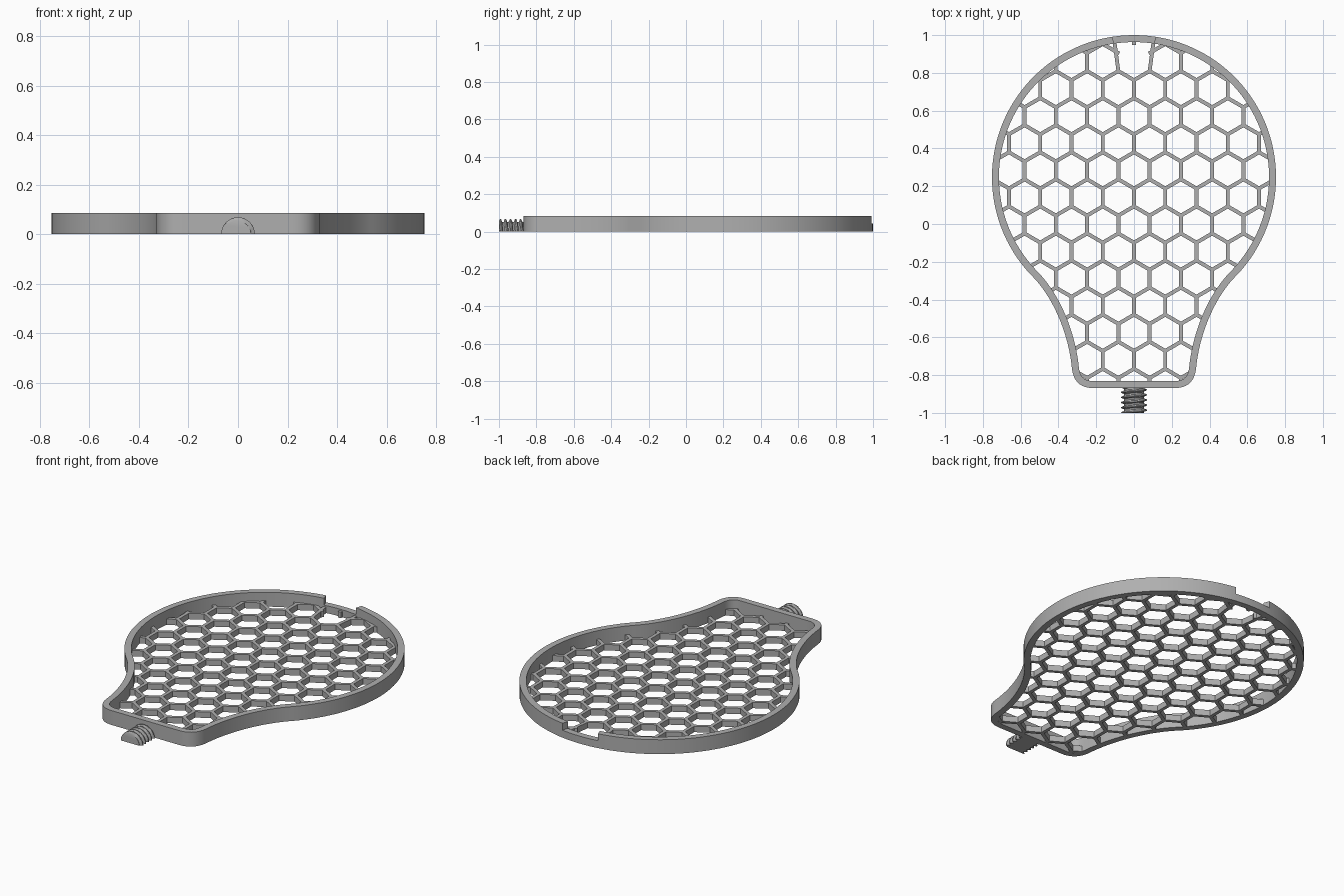
import bpy, bmesh, math
from mathutils import Vector
from mathutils.geometry import interpolate_bezier

if "Cube" in bpy.data.objects:
    bpy.data.objects.remove(bpy.data.objects["Cube"])

grey = bpy.data.materials.new("plain_grey")
grey.use_nodes = True
grey.diffuse_color = (0.43, 0.43, 0.43, 1)
grey.node_tree.nodes["Principled BSDF"].inputs["Base Color"].default_value = (0.43, 0.43, 0.43, 1)

RADIUS, CENTRE_Y, WALL = 0.752, 0.248, 0.037
HEIGHT, NOTCH_Z, GRID_Z = 0.085, 0.044, 0.035


def make_object(name, bm, smooth=False):
    bmesh.ops.recalc_face_normals(bm, faces=bm.faces)
    mesh = bpy.data.meshes.new(name)
    bm.to_mesh(mesh)
    bm.free()
    mesh.materials.append(grey)
    obj = bpy.data.objects.new(name, mesh)
    bpy.context.collection.objects.link(obj)
    if smooth:
        bpy.ops.object.select_all(action='DESELECT')
        obj.select_set(True)
        bpy.context.view_layer.objects.active = obj
        bpy.ops.object.shade_smooth_by_angle(angle=math.radians(30))
    return obj


def prism(bm, points, z0, z1):
    low = [bm.verts.new((p[0], p[1], z0)) for p in points]
    high = [bm.verts.new((p[0], p[1], z1)) for p in points]
    bm.faces.new(low)
    bm.faces.new(high)
    for i in range(len(points)):
        j = (i + 1) % len(points)
        bm.faces.new((low[i], low[j], high[j], high[i]))


def curve(points, count):
    return [p.to_2d() for p in interpolate_bezier(*[Vector((x, y, 0)) for x, y in points], count)]


# Outline: round head, flared neck, rounded foot, mirrored in x
start = math.radians(-43.2)
half = [Vector((RADIUS * math.cos(a), CENTRE_Y + RADIUS * math.sin(a)))
        for a in [math.pi / 2 + (start - math.pi / 2) * i / 48 for i in range(48)]]
half += curve([(0.548, -0.267), (0.43, -0.38), (0.345, -0.58), (0.328, -0.77)], 18)
half += curve([(0.328, -0.77), (0.32, -0.835), (0.28, -0.868), (0.22, -0.868)], 10)[1:]
outer = half + [Vector((-p.x, p.y)) for p in reversed(half[1:])]
inner = []
for i, p in enumerate(outer):
    t = (outer[(i + 1) % len(outer)] - outer[i - 1]).normalized()
    inner.append(p + Vector((t.y, -t.x)) * WALL)

# Rim
bm = bmesh.new()
rings = [[bm.verts.new((p.x, p.y, z)) for p in loop]
         for loop, z in ((outer, 0), (outer, HEIGHT), (inner, HEIGHT), (inner, 0))]
for k in range(4):
    a, b = rings[k], rings[(k + 1) % 4]
    for i in range(len(a)):
        j = (i + 1) % len(a)
        bm.faces.new((a[i], a[j], b[j], b[i]))
rim = make_object("rim", bm)

# Notch in the upper half of the rim at the back
bm = bmesh.new()
prism(bm, [(-0.126, 1.02), (0.126, 1.02), (0.1, 0.94), (-0.1, 0.94)], NOTCH_Z, 0.2)
cutter = make_object("notch_cutter", bm)
cutter.hide_render = True
cutter.hide_viewport = True
cut = rim.modifiers.new("notch", 'BOOLEAN')
cut.operation = 'DIFFERENCE'
cut.solver = 'EXACT'
cut.object = cutter
bpy.context.view_layer.update()
result = bpy.data.meshes.new_from_object(rim.evaluated_get(bpy.context.evaluated_depsgraph_get()))
rim.modifiers.clear()
rim.data = result
bpy.data.objects.remove(cutter)
bpy.ops.object.select_all(action='DESELECT')
rim.select_set(True)
bpy.context.view_layer.objects.active = rim
bpy.ops.object.shade_smooth_by_angle(angle=math.radians(30))

# Honeycomb grid, each strut trimmed where it meets the rim
border = [p.lerp(q, 0.3) for p, q in zip(inner, outer)]


def inside(p):
    hit = False
    for i, b in enumerate(border):
        a = border[i - 1]
        if (a.y > p.y) != (b.y > p.y) and p.x < a.x + (b.x - a.x) * (p.y - a.y) / (b.y - a.y):
            hit = not hit
    return hit


def strut(bm, a, b, width=0.02):
    kept = [q for q in (a.lerp(b, i / 40) for i in range(41)) if inside(q)]
    if len(kept) < 2:
        return
    d = (b - a).normalized()
    n = Vector((-d.y, d.x)) * width / 2
    e = d * 0.005
    p, q = kept[0] - e, kept[-1] + e
    prism(bm, [p - n, q - n, q + n, p + n], 0, GRID_Z)


PITCH = 0.1655
SIDE = PITCH / math.sqrt(3)
bm = bmesh.new()
for row in range(-2, 13):
    y = 0.714 - row * SIDE * 1.5
    for col in range(-6, 7):
        x = (col + 0.5 * (row % 2)) * PITCH
        top, bottom = Vector((x, y + SIDE / 2)), Vector((x, y - SIDE / 2))
        by_notch = row == -1 and abs(x) < PITCH * 0.6
        if by_notch:
            top = Vector((math.copysign(0.104, x), 0.97))
        strut(bm, bottom, top)
        # the two slanted struts below every upright
        for s in (-1, 1):
            end = bottom + Vector((s * PITCH / 2, -SIDE / 2))
            if row == -2 and abs(end.x) < PITCH and abs(x) < 0.01:
                continue
            strut(bm, bottom, end)
make_object("honeycomb_grid", bm)

# Half-round threaded stub at the foot
bm = bmesh.new()
LEAD, STEPS, ARC = 0.027, 50, 28
loops = []
for i in range(STEPS + 1):
    y = -1.0 + 0.14 * i / STEPS
    loop = []
    for k in range(ARC + 1):
        a = math.pi * k / ARC
        phase = ((y + LEAD * a / math.tau) / LEAD) % 1
        ridge = min(1, max(0, 1.6 - abs(phase - 0.5) * 5))
        r = 0.052 + 0.016 * ridge
        loop.append(bm.verts.new((r * math.cos(a), y, r * math.sin(a))))
    loops.append(loop)
for a, b in zip(loops, loops[1:]):
    for k in range(ARC + 1):
        j = (k + 1) % (ARC + 1)
        bm.faces.new((a[k], a[j], b[j], b[k]))
bm.faces.new(loops[0])
bm.faces.new(loops[-1])
make_object("threaded_stub", bm, smooth=True)
